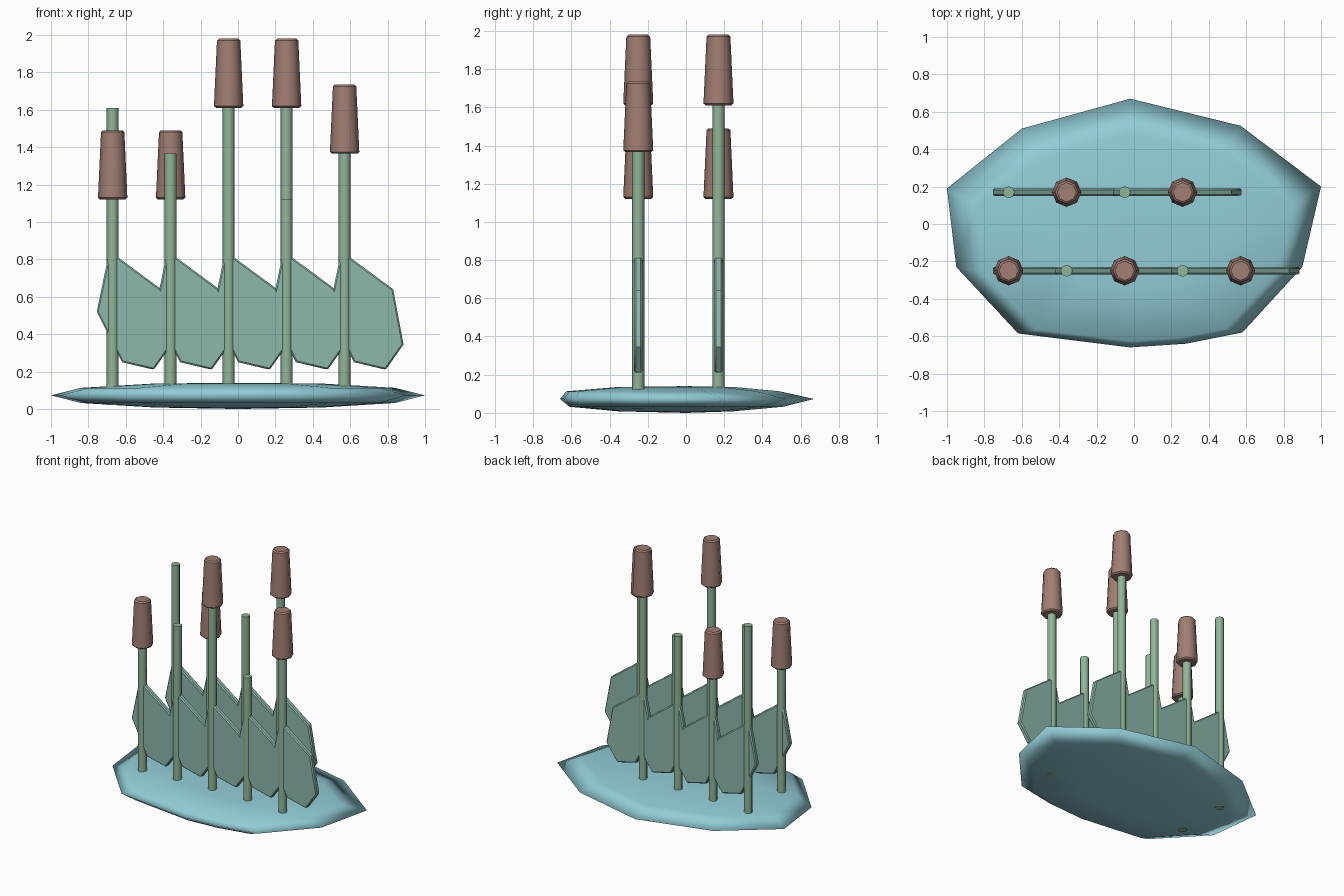
import bpy, bmesh, math

cube = bpy.data.objects.get("Cube")
if cube:
    bpy.data.objects.remove(cube, do_unlink=True)


def material(name, rgb):
    m = bpy.data.materials.new(name)
    m.use_nodes = True
    m.diffuse_color = (*rgb, 1)
    bsdf = next(n for n in m.node_tree.nodes if n.type == 'BSDF_PRINCIPLED')
    bsdf.inputs["Base Color"].default_value = (*rgb, 1)
    return m


BLUE = material("pond blue", (0.29, 0.61, 0.68))
GREEN = material("stem green", (0.28, 0.47, 0.31))
TEAL = material("leaf teal", (0.27, 0.48, 0.41))
BROWN = material("cattail brown", (0.36, 0.21, 0.17))


def finish(bm, name, mat, bevel=0, angle=50):
    """Turn a bmesh into a named, shaded object."""
    bmesh.ops.recalc_face_normals(bm, faces=bm.faces)
    mesh = bpy.data.meshes.new(name)
    bm.to_mesh(bm_target := mesh)
    bm.free()
    obj = bpy.data.objects.new(name, bm_target)
    bpy.context.collection.objects.link(obj)
    mesh.materials.append(mat)
    if bevel:
        mod = obj.modifiers.new("soft edges", 'BEVEL')
        mod.width = bevel
        mod.segments = 1
        mod.limit_method = 'ANGLE'
        mod.angle_limit = math.radians(55)
    bpy.ops.object.select_all(action='DESELECT')
    obj.select_set(True)
    bpy.context.view_layer.objects.active = obj
    bpy.ops.object.shade_smooth_by_angle(angle=math.radians(angle))
    return obj


def tapered(name, mat, x, y, z0, z1, r0, r1, bevel=0):
    """Eight-sided upright column from z0 to z1."""
    bm = bmesh.new()
    bmesh.ops.create_cone(bm, cap_ends=True, segments=8,
                          radius1=r0, radius2=r1, depth=z1 - z0)
    bmesh.ops.translate(bm, verts=bm.verts, vec=(x, y, (z0 + z1) / 2))
    return finish(bm, name, mat, bevel)


LEAF = [(-0.085, 0.52), (-0.025, 0.81), (0.03, 0.81), (0.26, 0.64),
        (0.315, 0.345), (0.22, 0.21), (0.05, 0.25)]


def leaf(name, x, y, thick=0.042):
    """Flat angular leaf attached to one stem."""
    bm = bmesh.new()
    face = bm.faces.new([bm.verts.new((x + px, y - thick / 2, pz)) for px, pz in LEAF])
    ext = bmesh.ops.extrude_face_region(bm, geom=[face])
    moved = [g for g in ext["geom"] if isinstance(g, bmesh.types.BMVert)]
    bmesh.ops.translate(bm, verts=moved, vec=(0, thick, 0))
    return finish(bm, name, TEAL, 0.008, 30)


# Lens-shaped pond: an irregular outline lofted through shrinking rings
OUTLINE = [(-0.02, 0.67), (0.57, 0.525), (1.0, 0.2), (0.9, -0.23),
           (0.58, -0.58), (0.28, -0.64), (-0.02, -0.66), (-0.62, -0.585),
           (-0.95, -0.23), (-1.0, 0.19), (-0.6, 0.51)]
# scale, y centre of scaling, height
RINGS = [(0.45, -0.1, 0.008), (0.84, -0.35, 0.032), (1, 0, 0.073),
         (0.84, -0.45, 0.113), (0.45, -0.1, 0.136)]
bm = bmesh.new()
loops = [[bm.verts.new((x * s, cy + (y - cy) * s, z)) for x, y in OUTLINE]
         for s, cy, z in RINGS]
count = len(OUTLINE)
for low, high in zip(loops, loops[1:]):
    for i in range(count):
        j = (i + 1) % count
        bm.faces.new((low[i], low[j], high[j], high[i]))
for ring, z in ((loops[0], 0.0), (loops[-1], 0.14)):
    centre = bm.verts.new((0, 0, z))
    for i in range(count):
        bm.faces.new((ring[i], ring[(i + 1) % count], centre))
finish(bm, "pond_base", BLUE, angle=180)

# Two rows of reeds: stem height and whether it carries a cattail head
ROWS = {
    "front": (-0.25, [(1.12, True), (1.365, False), (1.61, True),
                      (1.12, False), (1.365, True)]),
    "back": (0.17, [(1.61, False), (1.12, True), (1.365, False), (1.61, True)]),
}
for row, (y, reeds) in ROWS.items():
    for i, (top, has_head) in enumerate(reeds):
        x = -0.67 + 0.31 * i
        tag = f"{row}_{i + 1}"
        tapered("stem_" + tag, GREEN, x, y, 0.02, top + 0.02 * has_head, 0.032, 0.032)
        leaf("leaf_" + tag, x, y)
        if has_head:
            tapered("cattail_head_" + tag, BROWN, x, y, top, top + 0.37,
                    0.079, 0.062, 0.01)
